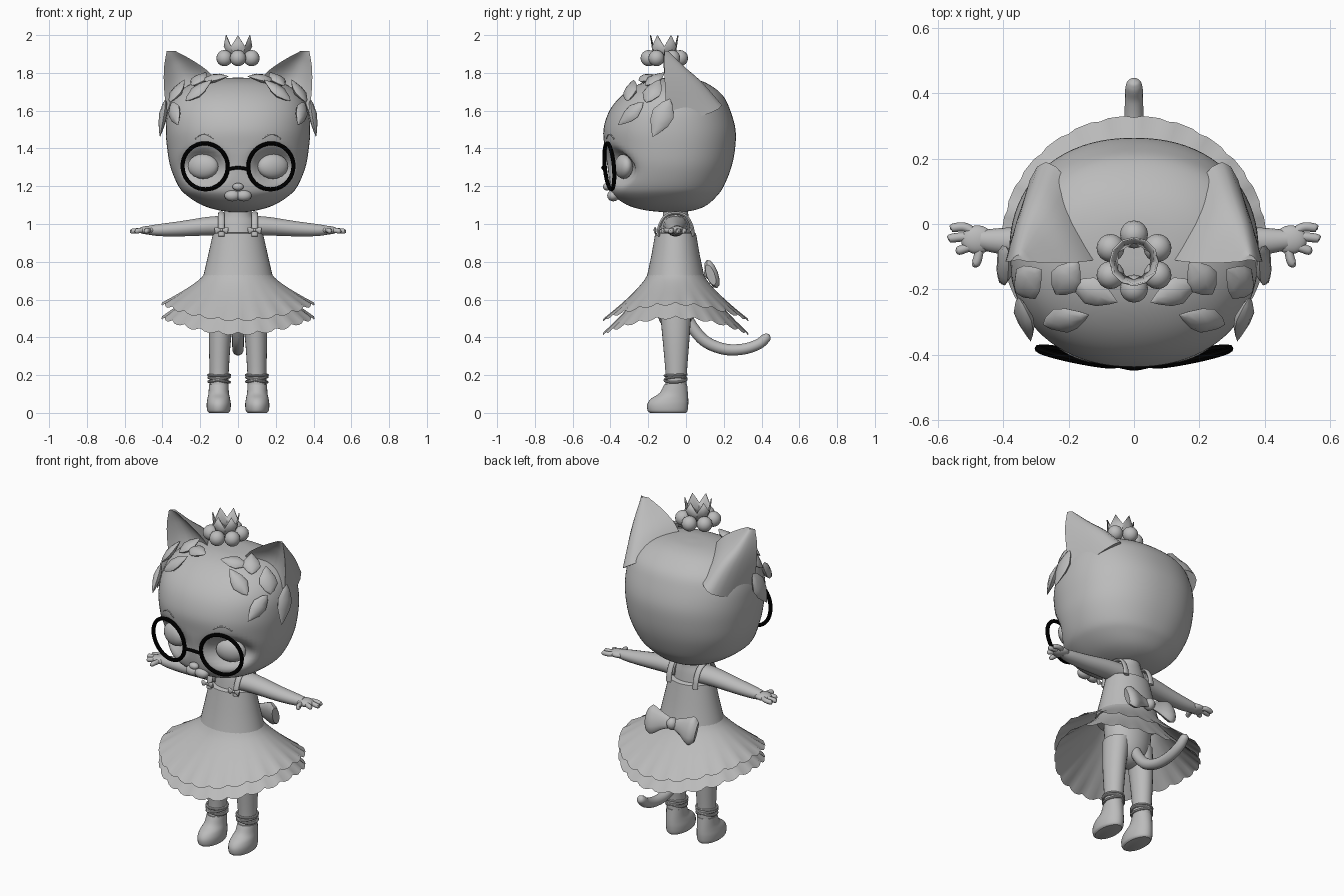
import bpy, bmesh, math
from math import sin, cos, pi
from mathutils import Vector, Matrix
from mathutils.bvhtree import BVHTree

if "Cube" in bpy.data.objects:
    bpy.data.objects.remove(bpy.data.objects["Cube"])


def material(name, rgb):
    m = bpy.data.materials.new(name)
    m.use_nodes = True
    m.diffuse_color = (*rgb, 1)
    m.node_tree.nodes["Principled BSDF"].inputs["Base Color"].default_value = (*rgb, 1)
    return m


GREY = material("plain grey", (0.5, 0.5, 0.5))
BLACK = material("black", (0.0, 0.0, 0.0))
CY = -0.055  # body centre line
SIDES = ((1, "left"), (-1, "right"))


def finish(ob, name, mat=GREY, angle=40):
    ob.name = name
    ob.data.materials.append(mat)
    bpy.ops.object.select_all(action="DESELECT")
    ob.select_set(True)
    bpy.context.view_layer.objects.active = ob
    bpy.ops.object.shade_smooth_by_angle(angle=math.radians(angle))
    return ob


def loft(name, rings, cap=True, mat=GREY, angle=40):
    """Skin a list of closed rings of equal length."""
    bm = bmesh.new()
    rows = [[bm.verts.new(p) for p in r] for r in rings]
    n = len(rows[0])
    for a, b in zip(rows, rows[1:]):
        for i in range(n):
            j = (i + 1) % n
            bm.faces.new((a[i], a[j], b[j], b[i]))
    if cap:
        bm.faces.new(rows[0])
        bm.faces.new(rows[-1])
    bmesh.ops.recalc_face_normals(bm, faces=bm.faces)
    me = bpy.data.meshes.new(name)
    bm.to_mesh(me)
    bm.free()
    ob = bpy.data.objects.new(name, me)
    bpy.context.collection.objects.link(ob)
    return finish(ob, name, mat, angle)


def smooth(rows, steps):
    """Catmull-Rom interpolation through rows of numbers."""
    rows = [Vector(r) for r in rows]
    ext = [2 * rows[0] - rows[1]] + rows + [2 * rows[-1] - rows[-2]]
    out = []
    for a, b, c, d in zip(ext, ext[1:], ext[2:], ext[3:]):
        for k in range(steps):
            t = k / steps
            out.append(0.5 * (2 * b + (c - a) * t + (2 * a - 5 * b + 4 * c - d) * t ** 2
                              + (3 * b - a - 3 * c + d) * t ** 3))
    return out + [rows[-1]]


def ellipse(z, rx, ry, cx=0, cy=CY, n=32, p=2):
    def f(v):
        return math.copysign(abs(v) ** (2 / p), v)
    return [(cx + rx * f(cos(2 * pi * i / n)), cy + ry * f(sin(2 * pi * i / n)), z) for i in range(n)]


def tube(name, pts, ref=(0, 0, 1), flat=1, n=12, steps=5, mat=GREY):
    """Round tube through (x, y, z, radius) points; flat scales across ref."""
    path = smooth(pts, steps)
    rings = []
    for i, p in enumerate(path):
        t = (path[min(i + 1, len(path) - 1)].xyz - path[max(i - 1, 0)].xyz).normalized()
        side = t.cross(Vector(ref)).normalized()
        up = side.cross(t)
        r = max(p[3], 0.0005)
        rings.append([p.xyz + r * (side * cos(2 * pi * k / n) * flat + up * sin(2 * pi * k / n))
                      for k in range(n)])
    return loft(name, rings, mat=mat)


def ball(name, loc, scale, rot=(0, 0, 0), seg=20):
    bpy.ops.mesh.primitive_uv_sphere_add(segments=seg, ring_count=seg // 2, location=loc, rotation=rot)
    ob = bpy.context.object
    ob.scale = scale
    return finish(ob, name)


def hoop(name, loc, big, small, rot, mat=GREY):
    bpy.ops.mesh.primitive_torus_add(location=loc, rotation=rot, major_radius=big, minor_radius=small,
                                     major_segments=40, minor_segments=8)
    return finish(bpy.context.object, name, mat)


# Head: z, front y, back y, half width
HEAD = [(1.06, -.08, -.06, .01), (1.072, -.21, .04, .1), (1.1, -.31, .11, .19), (1.15, -.38, .165, .27),
        (1.2, -.402, .2, .315), (1.3, -.415, .24, .357), (1.4, -.43, .26, .375), (1.5, -.437, .262, .382),
        (1.6, -.405, .235, .372), (1.68, -.34, .195, .335), (1.74, -.25, .12, .25), (1.768, -.16, .04, .14),
        (1.775, -.07, -.05, .01)]
rings = []
for z, f, b, w in smooth(HEAD, 5):
    ring = []
    for x, y, z in ellipse(z, w, (b - f) / 2, 0, (f + b) / 2, 80, 2.2):
        if y < -0.1:  # eye sockets
            d = ((abs(x) - .185) / .105) ** 2 + ((z - 1.305) / .085) ** 2
            y += 0.075 * math.exp(-d * d)
        ring.append((x, y, z))
    rings.append(ring)
head = loft("head", rings, angle=60)
skin = BVHTree.FromPolygons([v.co for v in head.data.vertices], [p.vertices for p in head.data.polygons])

# Ears: inner edge, outer edge, back bulge, hollow depth
EAR = [(.08, -.1, 1.7, .37, -.1, 1.52, .27, .19, 1.63, .02), (.15, -.115, 1.8, .39, -.11, 1.7, .3, .09, 1.745, .06),
       (.24, -.12, 1.866, .392, -.115, 1.82, .33, .0, 1.825, .045),
       (.33, -.115, 1.915, .378, -.115, 1.915, .354, -.095, 1.917, .005)]
# Leaves: centre, pointing direction, length, width
LEAVES = [((.12, -.21, 1.77), (-1, -.4, .1), .15, .045), ((.2, -.16, 1.75), (-.5, .7, .4), .14, .05),
          ((.2, -.28, 1.69), (-1, .4, .4), .18, .045), ((.31, -.17, 1.69), (-.3, .3, .6), .16, .055),
          ((.29, -.26, 1.57), (-.5, -.3, -.6), .18, .045), ((.39, -.13, 1.56), (0, -.35, -.8), .22, .06)]


def leaf(name, s, loc, aim, length, width):
    p, nrm, _, _ = skin.find_nearest(Vector((loc[0] * s, loc[1], loc[2])))
    aim = Vector((aim[0] * s, aim[1], aim[2]))
    aim = (aim - nrm * aim.dot(nrm)).normalized()
    side = nrm.cross(aim)
    rings = []
    for t, w in ((0, .03), (.12, .5), (.38, 1), (.62, .85), (.85, .4), (1, .02)):
        c = p + nrm * (.012 + .02 * t) + aim * length * (t - .5)
        rings.append([c + side * cos(k * pi / 4) * width * w + nrm * sin(k * pi / 4) * .022 * w for k in range(8)])
    loft(name, rings, angle=50)


for s, tag in SIDES:
    rings = []
    for row in smooth(EAR, 5):
        i, o, b = (Vector((row[k] * s, row[k + 1], row[k + 2])) for k in (0, 3, 6))
        m = (i + o) / 2
        back = [i.lerp(o, k / 10) + (b - m) * sin(pi * k / 10) for k in range(11)]
        front = [o.lerp(i, k / 8) + Vector((0, row[9] * sin(pi * k / 8), 0)) for k in range(1, 8)]
        rings.append(back + front)
    loft(tag + "_ear", rings, angle=50)
    for k, args in enumerate(LEAVES):
        leaf(f"{tag}_leaf_{k + 1}", s, *args)
    # Eyes, brows, muzzle, glasses
    ball(tag + "_eye", (.185 * s, -.33, 1.305), (.085, .045, .066), (0, 0, .3 * s))
    brow = []
    for x, z in ((.13, 1.452), (.17, 1.472), (.21, 1.47), (.25, 1.445)):
        p = skin.find_nearest(Vector((x * s, -.42, z)))[0]
        brow.append((*p, .004))
    tube(tag + "_eyebrow", brow, n=6)
    ball(tag + "_muzzle", (.03 * s, -.385, 1.15), (.042, .032, .03))
    hoop(tag + "_glasses_rim", (.174 * s, -.406, 1.305), .122, .011, (pi / 2 + .09, 0, .2 * s), BLACK)

    # Arm and hand
    tube(tag + "_arm", [(.07 * s, CY, .99, .055), (.16 * s, CY, .988, .05), (.3 * s, CY, .975, .041),
                        (.41 * s, -.052, .968, .033), (.47 * s, -.048, .967, .025)], flat=1.2, n=18)
    ball(tag + "_palm", (.48 * s, -.048, .967), (.05, .044, .022))
    for k, (x, y) in enumerate(((.555, -.012), (.562, -.044), (.538, -.082), (.488, -.122))):
        tube(f"{tag}_finger_{k + 1}", [(.47 * s, -.04 + y * .2, .967, .013), (.515 * s if k < 3 else .48 * s, y * .9, .966, .014),
                                       (x * s, y, .962, .013), ((x + .008) * s, y - .002, .962, .004)], n=10)

    # Leg, shoe and ankle ribbons
    loft(tag + "_leg", [ellipse(z, rx, ry, s * cx, cy, 24) for z, rx, ry, cx, cy in smooth(
        [(.12, .05, .058, .1, -.055), (.2, .05, .056, .1, -.052), (.4, .059, .072, .095, -.053),
         (.56, .068, .085, .08, CY)], 4)])
    loft(tag + "_shoe", [ellipse(z, rx, (b - f) / 2, s * .102, (f + b) / 2, 28) for z, rx, f, b in smooth(
        [(0, .052, -.19, 0), (.012, .061, -.203, .008), (.045, .064, -.205, .012), (.075, .06, -.185, .012),
         (.105, .054, -.14, .01), (.15, .052, -.115, .006)], 4)])
    for k, (z, tilt) in enumerate(((.175, .22), (.178, -.22), (.2, 0))):
        hoop(f"{tag}_ankle_ribbon_{k + 1}", (s * .1, CY, z), .057, .007, (0.05, tilt, 0))

    # Shoulder strap
    tube(tag + "_strap", [(s * .088, y, z, .017) for y, z in
                          ((-.148, .935), (-.14, .99), (-.11, 1.04), (CY, 1.058), (.0, 1.04), (.03, .99), (.04, .935))],
         ref=(1, 0, 0), flat=.5)

ball("nose", (0, -.418, 1.197), (.03, .022, .02))
tube("glasses_bridge", [(-.055, -.43, 1.29, .009), (0, -.44, 1.298, .009), (.055, -.43, 1.29, .009)], mat=BLACK)

# Crown on a ring of beads
band = []
for r, low, high in ((.05, 1.89, 1.89), (.058, 1.92, 1.92), (.07, 1.94, 2.0)):
    band.append([(r * cos(pi * k / 6), -.115 + r * sin(pi * k / 6), high if k % 2 else low) for k in range(12)])
crown = loft("crown", band, cap=False, angle=25)
solid = crown.modifiers.new("thickness", "SOLIDIFY")
solid.thickness = .006
for k in range(6):
    a = pi / 2 + k * pi / 3
    ball(f"crown_bead_{k + 1}", (.083 * cos(a), -.115 + .083 * sin(a), 1.878), (.043,) * 3, seg=16)

# Torso and bodice
loft("torso", [ellipse(z, rx, ry) for z, rx, ry in smooth(
    [(.43, .02, .02), (.46, .09, .07), (.55, .13, .105), (.7, .14, .11), (.9, .112, .088), (1.0, .1, .075),
     (1.04, .08, .068), (1.08, .068, .066), (1.14, .066, .066)], 3)])
loft("bodice", [ellipse(z, rx, ry, n=40) for z, rx, ry in
                ((.955, .125, .1), (.95, .132, .108), (.84, .157, .127), (.74, .18, .148), (.7, .192, .158))])

# Two scalloped skirt layers
for name, top, side_hem in (("upper_skirt", .73, .585), ("lower_skirt", .7, .512)):
    rings = []
    for step in range(11):
        u = step / 10
        ring = []
        for k in range(96):
            a = 2 * pi * k / 96
            lobe = abs(sin(12 * a))
            grow = u ** 1.25 * (1 + .02 * u * cos(24 * a)) + .06 * lobe * u ** 4
            hem = side_hem - .085 * sin(a) ** 2 - .016 * lobe * u ** 4
            ring.append(((.182 + .215 * grow) * cos(a), CY + (.15 + .227 * grow) * sin(a), top + (hem - top) * u))
        rings.append(ring)
    loft(name, rings, cap=False, angle=50)


def bow(name, loc, size, tilt):
    x, y, z = loc
    for s, tag in SIDES:
        tube(f"{name}_{tag}_loop", [(x, y, z, .15 * size), (x + s * size * .4, y + .02 * size, z, .3 * size),
                                    (x + s * size * .8, y + .05 * size, z - .03 * size, .5 * size),
                                    (x + s * size, y, z - .06 * size, .36 * size)], ref=(0, tilt, 1), flat=.4)
    ball(name + "_knot", (x, y, z), (.2 * size, .22 * size, .22 * size), seg=12)


bow("back_bow", (0, .13, .74), .16, -.35)
for s, tag in SIDES:
    bow(tag + "_strap_bow", (s * .088, -.165, .968), .036, 0)

# Tail
tube("tail", [(0, -.01, .54, .03), (0, .03, .46, .031), (0, .1, .38, .031), (0, .2, .338, .03), (0, .3, .337, .029),
              (0, .38, .362, .028), (0, .42, .393, .026), (0, .435, .408, .018), (0, .441, .414, .004)],
     ref=(1, 0, 0), n=16)
